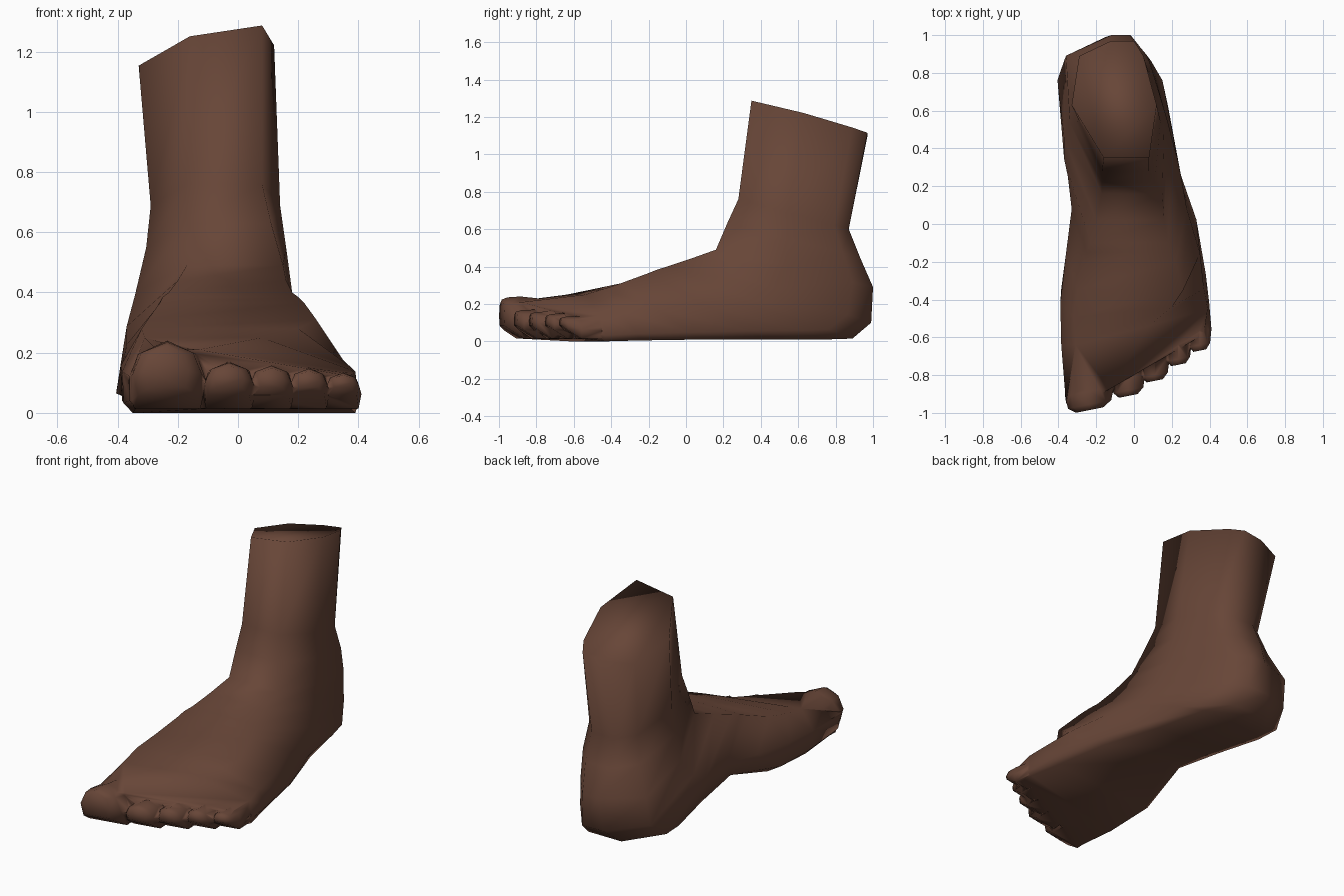
import bpy, bmesh

if "Cube" in bpy.data.objects:
    bpy.data.objects.remove(bpy.data.objects["Cube"])

skin = bpy.data.materials.new("brown skin")
skin.diffuse_color = (0.137, 0.061, 0.039, 1)
skin.use_nodes = True
skin.node_tree.nodes["Principled BSDF"].inputs["Base Color"].default_value = skin.diffuse_color


def loft(name, rings):
    """Skin a list of equal-length point rings and cap both ends."""
    bm = bmesh.new()
    vs = [[bm.verts.new(p) for p in r] for r in rings]
    n = len(vs[0])
    for a, b in zip(vs, vs[1:]):
        for i in range(n):
            j = (i + 1) % n
            bm.faces.new((a[i], a[j], b[j], b[i]))
    bm.faces.new(vs[0])
    bm.faces.new(vs[-1])
    bmesh.ops.recalc_face_normals(bm, faces=bm.faces)
    me = bpy.data.meshes.new(name)
    bm.to_mesh(me)
    bm.free()
    me.materials.append(skin)
    ob = bpy.data.objects.new(name, me)
    bpy.context.collection.objects.link(ob)
    return ob


# Leg and foot: sections fan from the shin down round the heel to the toes.
# front y,z | back y,z | left,right x at four depths
LEVELS = (0, 0.45, 0.87, 1)
SECTIONS = [
    (.35, 1.26, .97, 1.10, -.16, .08, -.33, .12, -.29, .05, -.12, .00),
    (.28, .76, .87, .60, -.17, .08, -.29, .14, -.24, .08, -.14, .01),
    (.22, .63, .93, .45, -.17, .11, -.305, .16, -.28, .09, -.15, .01),
    (.16, .49, 1.0, .29, -.17, .15, -.34, .18, -.36, .07, -.12, -.02),
    (.02, .44, .99, .10, -.20, .16, -.37, .20, -.37, .09, -.15, -.01),
    (-.10, .40, .89, .015, -.23, .18, -.37, .23, -.405, .15, -.20, .02),
    (-.15, .385, .74, .01, -.25, .20, -.35, .25, -.39, .18, -.28, .11),
    (-.20, .365, .42, .01, -.26, .22, -.33, .28, -.34, .22, -.25, .18),
    (-.35, .31, .08, .01, -.30, .26, -.36, .35, -.31, .33, -.21, .29),
    (-.46, .28, -.28, .005, -.32, .20, -.39, .37, -.385, .38, -.32, .35),
    (-.56, .25, -.53, .00, -.31, .08, -.385, .39, -.38, .40, -.35, .39),
    (-.81, .21, -.72, .015, -.27, -.13, -.36, .37, -.36, .39, -.34, .37),
]
SKEW = {9: .1, 10: .25, 11: .5}    # slant of the ball and toe line
ARCH = {7: .03, 8: .08}            # raised inner sole
ROLL = {0: .15}                    # sideways tilt of the cut shin
rings = []
for s, (fy, fz, by, bz, *xs) in enumerate(SECTIONS):
    left, right = [], []
    for i, t in enumerate(LEVELS):
        y, z = fy + (by - fy) * t, fz + (bz - fz) * t
        lift = ARCH.get(s, 0) * max(0, t - .5) * 2
        for x, side, up in ((xs[2 * i], left, lift), (xs[2 * i + 1], right, 0)):
            side.append((x, y + SKEW.get(s, 0) * x,
                         z + up + ROLL.get(s, 0) * (x + .1)))
    rings.append(left + right[::-1])
foot = loft("foot", rings)

# Toes: centre x, half width, root y, tip y, height
TOES = [
    (-.235, .13, -.66, -.985, .24),
    (-.03, .09, -.62, -.91, .17),
    (.11, .078, -.56, -.83, .16),
    (.235, .07, -.52, -.745, .15),
    (.348, .062, -.46, -.67, .135),
]
OUTLINE = [(-.85, 0), (-1, .4), (-.75, .8), (0, 1), (.75, .8), (1, .4), (.85, 0)]


def toe(x, w, root, tip, h):
    def ring(y, s, lo, hi):
        return [(x + u * w * s, y + .2 * u * w * s, lo + v * (hi - lo))
                for u, v in OUTLINE]
    return loft("toe", [ring(root, .85, .012, h * .9),
                        ring(tip + .1, 1, .015, h),
                        ring(tip + .03, .88, .06, h * .98),
                        ring(tip, .55, .085, h * .93)])


# Fuse the toes into the foot
for spec in TOES:
    t = toe(*spec)
    mod = foot.modifiers.new("fuse", 'BOOLEAN')
    mod.operation, mod.object, mod.solver = 'UNION', t, 'EXACT'
    bpy.context.view_layer.objects.active = foot
    bpy.ops.object.modifier_apply(modifier=mod.name)
    bpy.data.objects.remove(t)

for p in foot.data.polygons:
    p.use_smooth = True
